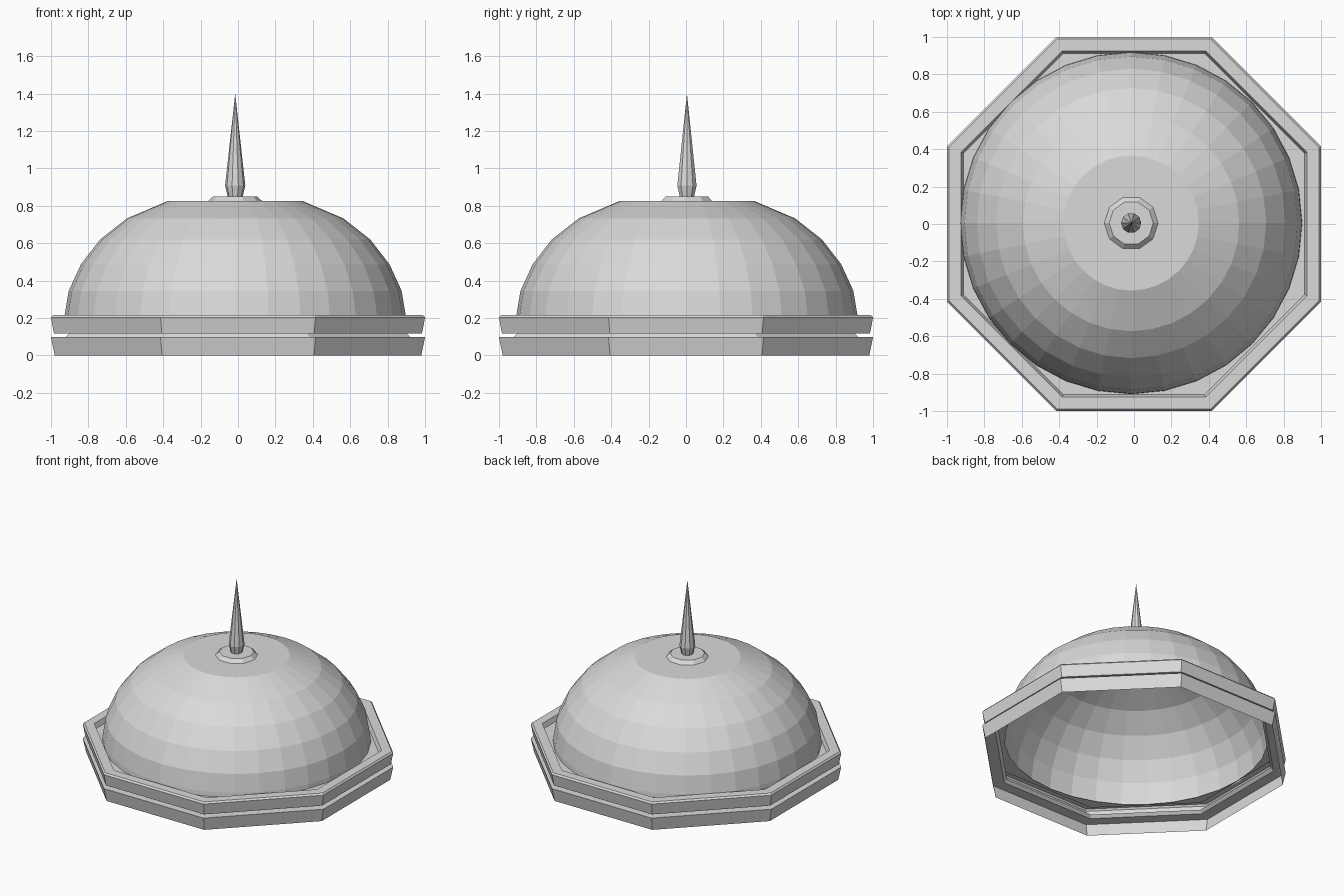
import bpy
import bmesh
from math import cos, sin, pi, tau

cube = bpy.data.objects.get("Cube")
if cube:
    bpy.data.objects.remove(cube, do_unlink=True)

AXIS = (-0.015, 0.005)  # the dome sits slightly off the base centre

stone = bpy.data.materials.new("light_grey")
stone.use_nodes = True
GREY = (0.7, 0.7, 0.7, 1)
stone.diffuse_color = GREY
stone.node_tree.nodes["Principled BSDF"].inputs["Base Color"].default_value = GREY


def add_ring(bm, radius, z, sides, centre=(0, 0), start=0.0):
    return [bm.verts.new((centre[0] + radius * cos(start + tau * i / sides),
                          centre[1] + radius * sin(start + tau * i / sides), z))
            for i in range(sides)]


def join_rings(bm, lower, upper):
    n = len(lower)
    for i in range(n):
        j = (i + 1) % n
        bm.faces.new((lower[i], lower[j], upper[j], upper[i]))


def finish(bm, name):
    mesh = bpy.data.meshes.new(name)
    bm.to_mesh(mesh)
    bm.free()
    mesh.materials.append(stone)
    obj = bpy.data.objects.new(name, mesh)
    bpy.context.collection.objects.link(obj)


def lathe(name, profile, sides, cap_top=False, tip=None):
    """Stack rings of (radius, height), closed by a flat cap or a point."""
    bm = bmesh.new()
    rings = [add_ring(bm, r, z, sides, AXIS) for r, z in profile]
    for a, b in zip(rings, rings[1:]):
        join_rings(bm, a, b)
    if cap_top:
        bm.faces.new(rings[-1])
    if tip:
        point = bm.verts.new((*AXIS, tip))
        top = rings[-1]
        for i in range(sides):
            bm.faces.new((top[i], top[(i + 1) % sides], point))
    finish(bm, name)


# Octagonal base: a hollow double moulding with a groove
base_profile = [(0.98, 0), (1.0, 0.098), (0.92, 0.098), (0.9, 0.118), (0.984, 0.118),
                (1.0, 0.203), (0.99, 0.215), (0.925, 0.215), (0.912, 0.18)]
bm = bmesh.new()
rings = [add_ring(bm, a / cos(pi / 8), z, 8, start=pi / 8) for a, z in base_profile]
for a, b in zip(rings, rings[1:]):
    join_rings(bm, a, b)

# Sunken ledge filling the corners between the octagon and the round opening
hole = add_ring(bm, 0.895, 0.18, 32, AXIS)
for k, corner in enumerate(rings[-1]):
    for i in range(4 * k, 4 * k + 4):
        bm.faces.new((corner, hole[(i + 1) % 32], hole[i]))
    bm.faces.new((corner, rings[-1][(k + 1) % 8], hole[(4 * k + 4) % 32]))
finish(bm, "octagonal_base")

# Open dome shell with a flat crown
lathe("dome", [(0.914, 0.18), (0.912, 0.214), (0.89, 0.345), (0.825, 0.487),
               (0.722, 0.62), (0.578, 0.733), (0.361, 0.825)], 32, cap_top=True)

# Bevelled disc under the spire
lathe("spire_plate", [(0.144, 0.825), (0.118, 0.85)], 10, cap_top=True)

# Pointed spire
lathe("spire", [(0.04, 0.848), (0.054, 0.908)], 10, tip=1.4)
